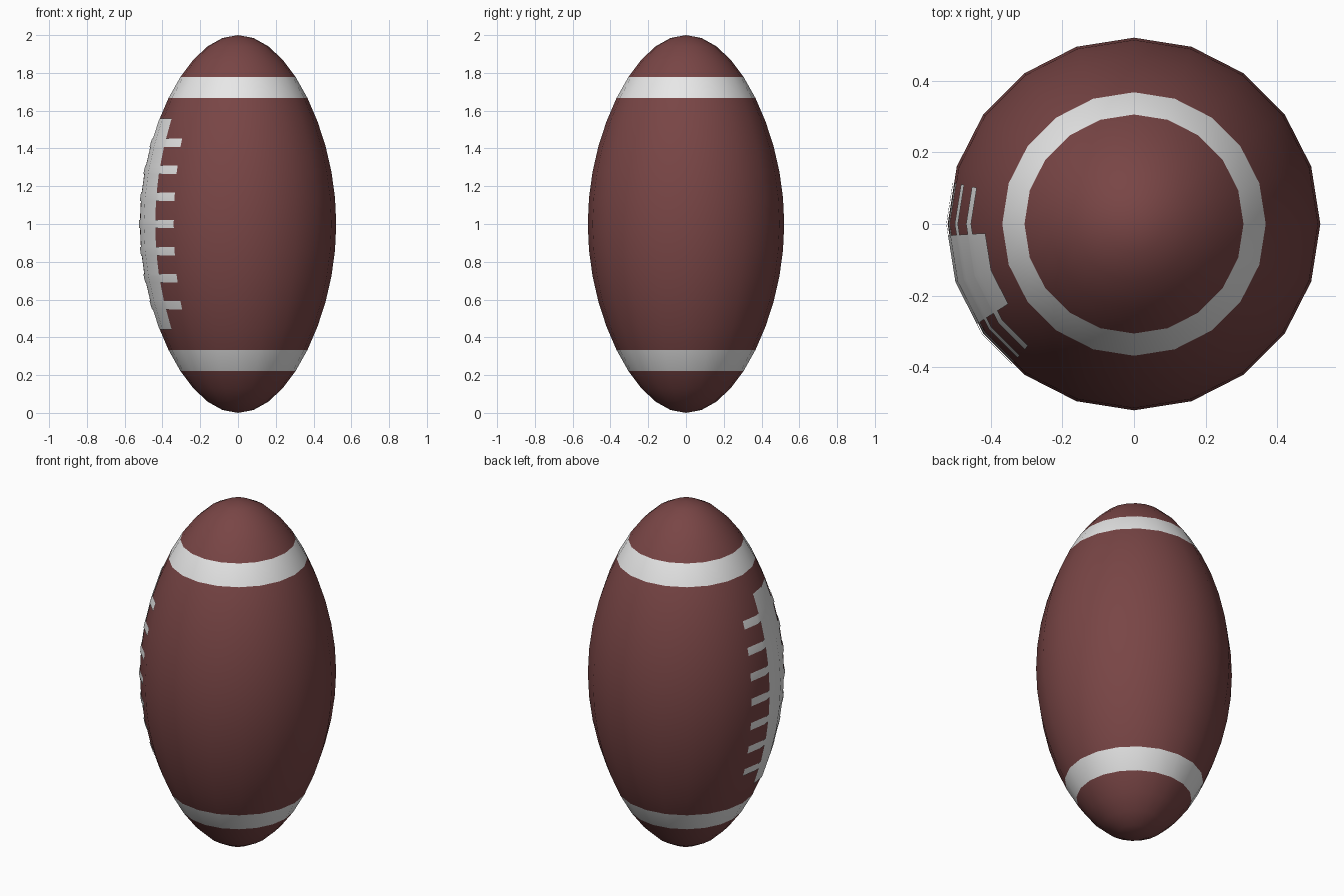
import bpy, bmesh, math
from mathutils import Vector

if "Cube" in bpy.data.objects:
    bpy.data.objects.remove(bpy.data.objects["Cube"])

SEG, RINGS, RADIUS = 20, 20, 0.52
LACE_DIR = math.radians(198)      # direction the laces face
STRIP_HALF = math.radians(14.5)   # half angle of the long lace strip
TOOTH_HALF = math.radians(31)     # half angle of the cross laces


def material(name, rgb):
    m = bpy.data.materials.new(name)
    m.diffuse_color = (*rgb, 1)
    m.use_nodes = True
    m.node_tree.nodes["Principled BSDF"].inputs["Base Color"].default_value = m.diffuse_color
    return m


leather = material("brown leather", (0.19, 0.06, 0.06))
white = material("white", (0.8, 0.8, 0.8))


def ball_mesh():
    """Sphere reshaped into a ball with slightly pointed ends."""
    bm = bmesh.new()
    bmesh.ops.create_uvsphere(bm, u_segments=SEG, v_segments=RINGS, radius=1)
    for v in bm.verts:
        s = v.co.z
        v.co = Vector((v.co.x * RADIUS, v.co.y * RADIUS,
                       1 + s * (0.886 + 0.114 * s * s)))
    return bm


def add_object(name, bm, mats):
    for f in bm.faces:
        f.smooth = True
    me = bpy.data.meshes.new(name)
    bm.to_mesh(me)
    bm.free()
    for m in mats:
        me.materials.append(m)
    ob = bpy.data.objects.new(name, me)
    bpy.context.collection.objects.link(ob)
    return ob


# Ball body, with one white ring of faces near each end
bm = ball_mesh()
for f in bm.faces:
    h = abs(f.calc_center_median().z - 1)
    f.material_index = 1 if 0.67 < h < 0.77 else 0
add_object("ball_body", bm, [leather, white])

# Laces: a copy of the skin, cut to the lace outline and raised a little
bm = ball_mesh()
bm.normal_update()
teeth = [1 + 0.143 * k for k in range(-3, 4)]
strip_z, tooth_h = 0.556, 0.022


def cut(co, no):
    bmesh.ops.bisect_plane(bm, geom=bm.verts[:] + bm.edges[:] + bm.faces[:],
                           plane_co=co, plane_no=no)


def lace_angle(co):
    a = math.atan2(co.y, co.x) - LACE_DIR
    return abs((a + math.pi) % (2 * math.pi) - math.pi)


# keep only the neighbourhood of the laces before cutting
bmesh.ops.delete(bm, geom=[f for f in bm.faces
                           if lace_angle(f.calc_center_median()) > 1.0],
                 context='FACES')
for half in (STRIP_HALF, TOOTH_HALF):
    for s in (-1, 1):
        a = LACE_DIR + s * half
        cut((0, 0, 1), (-math.sin(a), math.cos(a), 0))
for z in [1 - strip_z, 1 + strip_z] + [t + s * tooth_h for t in teeth for s in (-1, 1)]:
    cut((0, 0, z), (0, 0, 1))


def in_lace(f):
    c = f.calc_center_median()
    a = lace_angle(c)
    if a < STRIP_HALF:
        return abs(c.z - 1) < strip_z
    return a < TOOTH_HALF and any(abs(c.z - t) < tooth_h for t in teeth)


bm.normal_update()
shift = {v: v.normal.copy() for v in bm.verts}
for v, n in shift.items():
    v.co += n * 0.004
bmesh.ops.delete(bm, geom=[f for f in bm.faces if not in_lace(f)], context='FACES')
add_object("laces", bm, [white])
